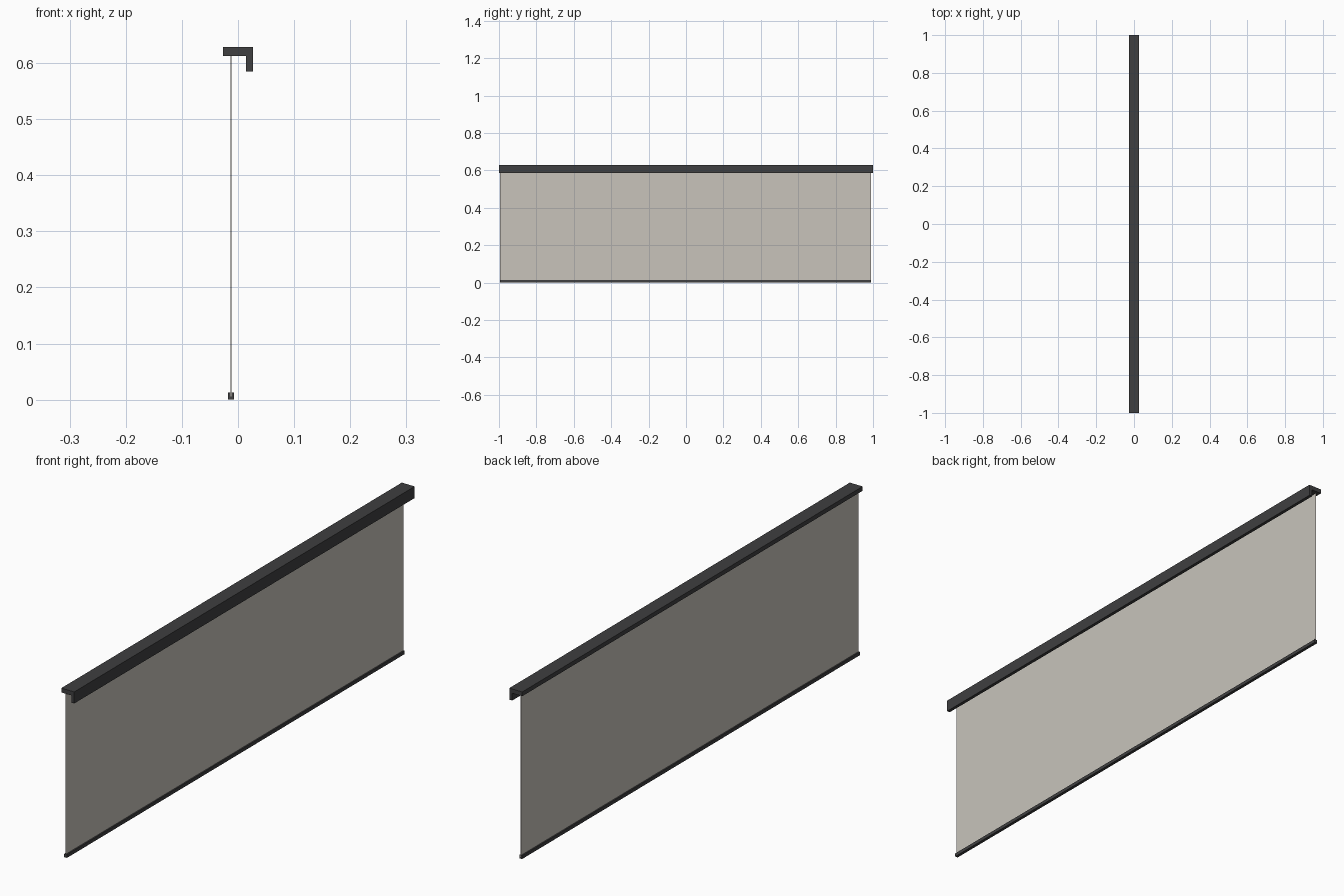
import bpy
import bmesh

cube = bpy.data.objects.get("Cube")
if cube:
    bpy.data.objects.remove(cube, do_unlink=True)


def make_material(name, rgb):
    mat = bpy.data.materials.new(name)
    mat.use_nodes = True
    color = (*rgb, 1.0)
    mat.diffuse_color = color
    mat.node_tree.nodes["Principled BSDF"].inputs["Base Color"].default_value = color
    return mat


def extrude_profile(name, profile, y_front, y_back, mat):
    """Extrude a closed (x, z) outline along y."""
    bm = bmesh.new()
    face = bm.faces.new([bm.verts.new((x, y_front, z)) for x, z in profile])
    result = bmesh.ops.extrude_face_region(bm, geom=[face])
    moved = [g for g in result["geom"] if isinstance(g, bmesh.types.BMVert)]
    bmesh.ops.translate(bm, verts=moved, vec=(0, y_back - y_front, 0))
    bmesh.ops.recalc_face_normals(bm, faces=bm.faces)
    mesh = bpy.data.meshes.new(name)
    bm.to_mesh(mesh)
    bm.free()
    mesh.materials.append(mat)
    obj = bpy.data.objects.new(name, mesh)
    bpy.context.collection.objects.link(obj)
    return obj


def rectangle(x, half_width, bottom, top):
    return [(x - half_width, bottom), (x + half_width, bottom),
            (x + half_width, top), (x - half_width, top)]


charcoal = make_material("charcoal metal", (0.05, 0.05, 0.052))
linen = make_material("linen fabric", (0.58, 0.55, 0.50))

HALF_WIDTH = 0.0265
TOP, PLATE_BOTTOM, LIP_BOTTOM, LIP_INNER = 0.628, 0.612, 0.585, 0.0145
SCREEN_X, SCREEN_FRONT, SCREEN_BACK = -0.0125, -0.995, 0.989

# Angled head rail with a hanging lip on one side
rail_outline = [(-HALF_WIDTH, TOP), (-HALF_WIDTH, PLATE_BOTTOM),
                (LIP_INNER, PLATE_BOTTOM), (LIP_INNER, LIP_BOTTOM),
                (HALF_WIDTH, LIP_BOTTOM), (HALF_WIDTH, TOP)]
extrude_profile("head_rail", rail_outline, -1, 1, charcoal)

# Thin hanging fabric
extrude_profile("fabric_screen", rectangle(SCREEN_X, 0.0005, 0.006, PLATE_BOTTOM),
                SCREEN_FRONT, SCREEN_BACK, linen)

# Weight bar along the lower hem
extrude_profile("bottom_bar", rectangle(SCREEN_X, 0.0055, 0, 0.0125),
                SCREEN_FRONT, SCREEN_BACK, charcoal)
